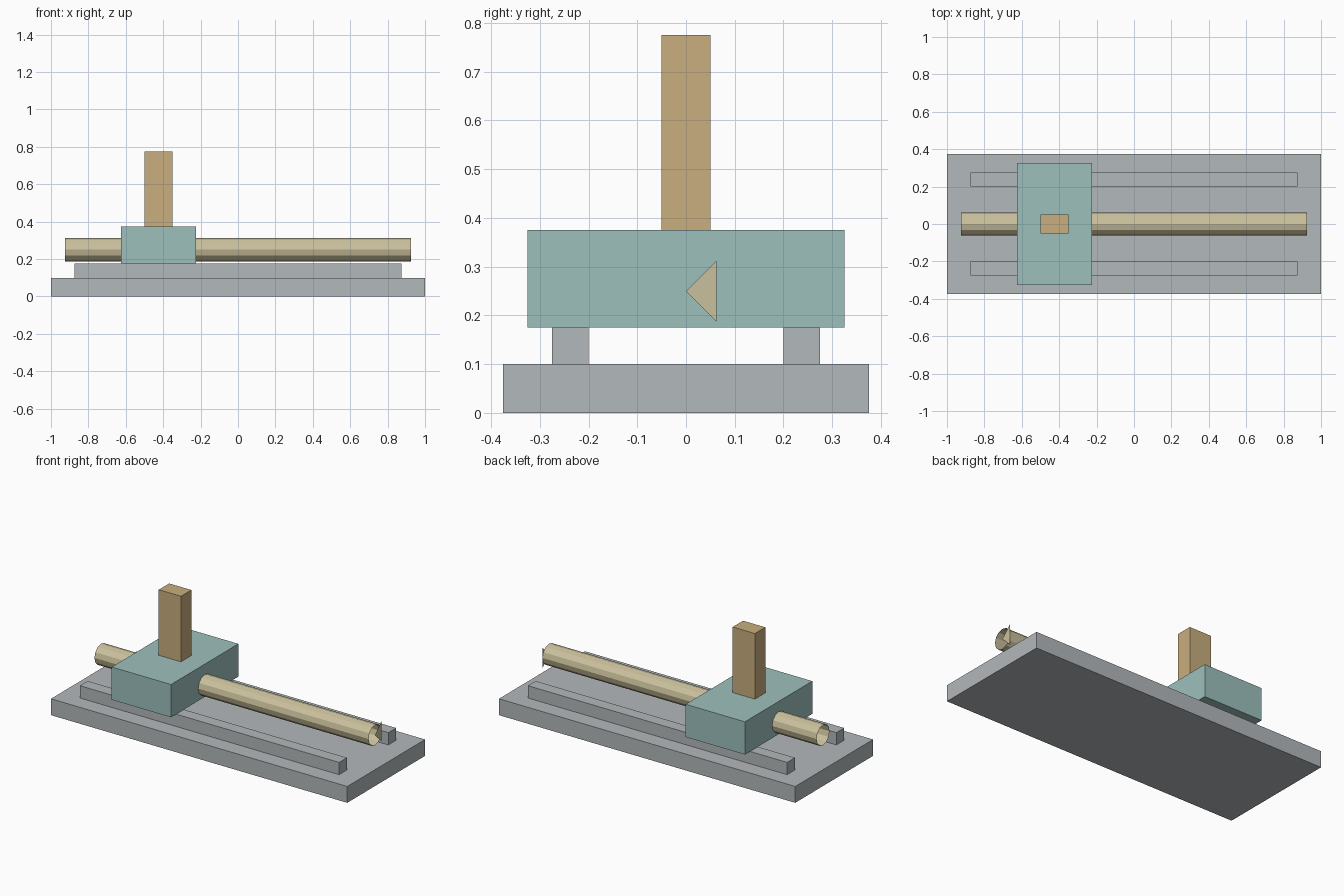
import bpy, bmesh, math
from mathutils import Matrix

cube = bpy.data.objects.get("Cube")
if cube:
    bpy.data.objects.remove(cube, do_unlink=True)


def material(name, color):
    mat = bpy.data.materials.new(name)
    mat.use_nodes = True
    rgba = (*color, 1)
    mat.diffuse_color = rgba
    mat.node_tree.nodes["Principled BSDF"].inputs["Base Color"].default_value = rgba
    return mat


def finish(name, bm, mat):
    mesh = bpy.data.meshes.new(name)
    bm.to_mesh(mesh)
    bm.free()
    mesh.materials.append(mat)
    obj = bpy.data.objects.new(name, mesh)
    bpy.context.collection.objects.link(obj)
    return obj


def box(name, mat, center, size):
    bm = bmesh.new()
    bmesh.ops.create_cube(bm, size=1,
                          matrix=Matrix.Translation(center) @ Matrix.Diagonal((*size, 1)))
    return finish(name, bm, mat)


grey = material("steel grey", (0.45, 0.48, 0.495))
teal = material("pale teal", (0.34, 0.53, 0.505))
tan = material("tan", (0.58, 0.425, 0.21))
cream = material("pale brass", (0.59, 0.53, 0.335))

# Base plate and the two guide rails
box("base_plate", grey, (0, 0, 0.05), (2, 0.75, 0.1))
for side, label in ((-1, "front"), (1, "back")):
    box(label + "_rail", grey, (0, side * 0.2375, 0.1375), (1.75, 0.075, 0.075))

# Sliding carriage with its upright post
box("carriage", teal, (-0.425, 0, 0.275), (0.4, 0.65, 0.2))
box("post", tan, (-0.425, 0, 0.575), (0.15, 0.1, 0.4))

# Open twelve-sided drive tube along x
RADIUS, HALF, HEIGHT = 0.0625, 0.925, 0.25
bm = bmesh.new()
bmesh.ops.create_cone(bm, cap_ends=False, segments=12, radius1=RADIUS, radius2=RADIUS,
                      depth=2 * HALF,
                      matrix=Matrix.Translation((0, 0, HEIGHT)) @ Matrix.Rotation(math.pi / 2, 4, "Y"))
bmesh.ops.recalc_face_normals(bm, faces=bm.faces)
finish("drive_tube", bm, cream)

# Thin triangular fin across the left end of the tube
bm = bmesh.new()
bm.faces.new([bm.verts.new((HALF, y, HEIGHT + z))
              for y, z in ((0, 0), (RADIUS, -RADIUS), (RADIUS, RADIUS))])
finish("end_fin", bm, cream)
